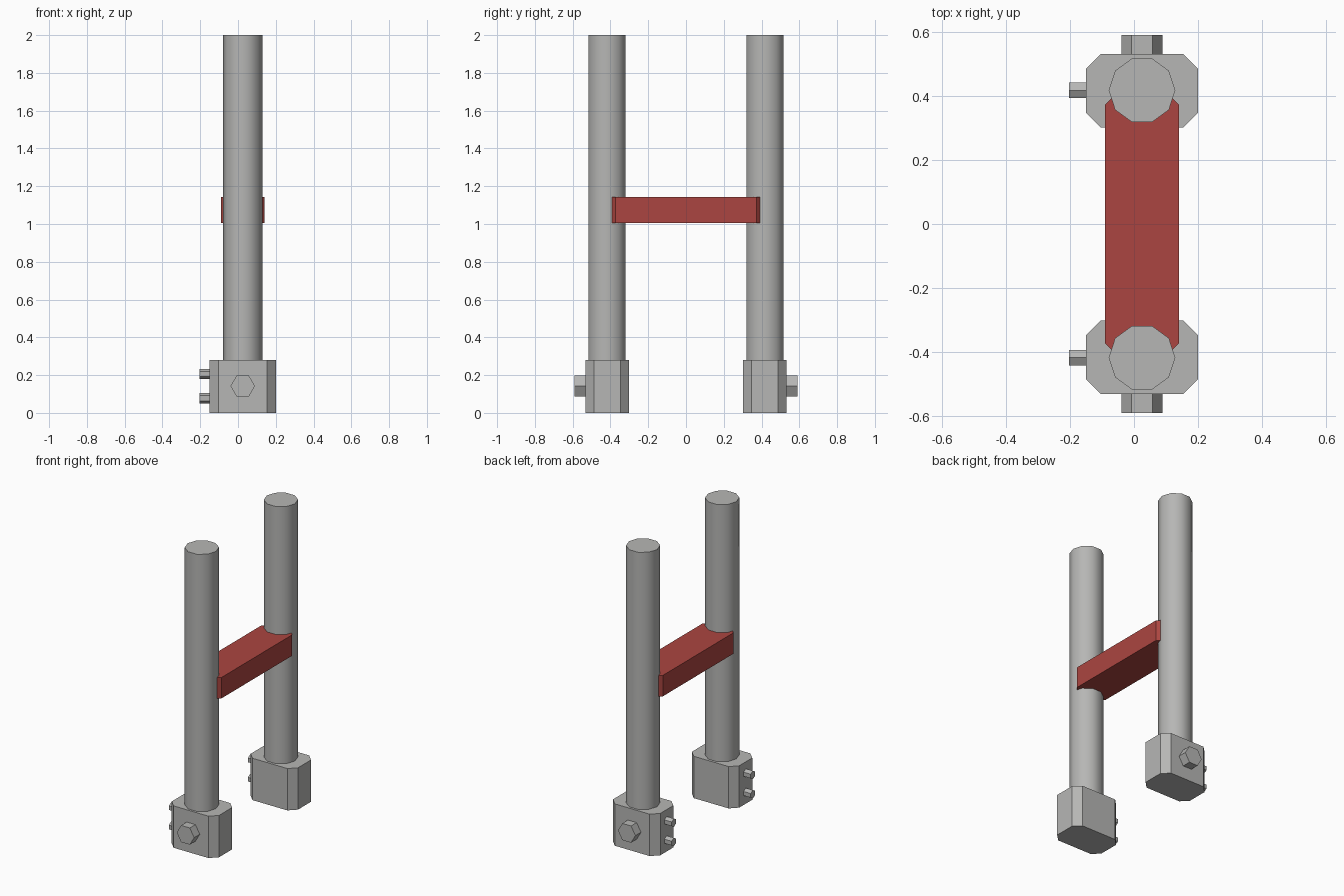
import bpy, bmesh, math
from mathutils import Matrix

if "Cube" in bpy.data.objects:
    bpy.data.objects.remove(bpy.data.objects["Cube"])

CX, PY = 0.025, 0.418   # shared centre line in x, post offset in y


def material(name, rgb):
    m = bpy.data.materials.new(name)
    m.diffuse_color = (*rgb, 1)
    m.use_nodes = True
    m.node_tree.nodes["Principled BSDF"].inputs["Base Color"].default_value = m.diffuse_color
    return m


grey = material("concrete grey", (0.47, 0.47, 0.46))
red = material("painted red", (0.41, 0.06, 0.052))


def add_object(name, bm, mat):
    bmesh.ops.recalc_face_normals(bm, faces=bm.faces)
    me = bpy.data.meshes.new(name)
    bm.to_mesh(me)
    bm.free()
    me.materials.append(mat)
    ob = bpy.data.objects.new(name, me)
    bpy.context.collection.objects.link(ob)
    return ob


def chamfered_block(name, x, y, z, mat, c):
    """Box over the given ranges with its four upright edges chamfered by c."""
    (x0, x1), (y0, y1), (z0, z1) = x, y, z
    outline = [(x0 + c, y0), (x1 - c, y0), (x1, y0 + c), (x1, y1 - c),
               (x1 - c, y1), (x0 + c, y1), (x0, y1 - c), (x0, y0 + c)]
    bm = bmesh.new()
    base = bm.faces.new([bm.verts.new((px, py, z0)) for px, py in outline])
    top = bmesh.ops.extrude_face_region(bm, geom=[base], use_keep_orig=True)["geom"]
    bmesh.ops.translate(bm, vec=(0, 0, z1 - z0),
                        verts=[v for v in top if isinstance(v, bmesh.types.BMVert)])
    return add_object(name, bm, mat)


def prism(name, sides, r, length, centre, rot, mat, first=0):
    """Regular prism along z, with a vertex at angle first, then rotated and placed."""
    bm = bmesh.new()
    ring = [bm.verts.new((r * math.cos(first + i * math.tau / sides),
                          r * math.sin(first + i * math.tau / sides), -length / 2))
            for i in range(sides)]
    base = bm.faces.new(ring)
    top = bmesh.ops.extrude_face_region(bm, geom=[base], use_keep_orig=True)["geom"]
    bmesh.ops.translate(bm, vec=(0, 0, length),
                        verts=[v for v in top if isinstance(v, bmesh.types.BMVert)])
    bmesh.ops.transform(bm, matrix=Matrix.Translation(centre) @ rot, verts=bm.verts)
    return add_object(name, bm, mat)


upright = Matrix.Identity(4)
along_y = Matrix.Rotation(math.pi / 2, 4, 'X')
along_x = Matrix.Rotation(math.pi / 2, 4, 'Y')

for side, s in (("front", -1), ("back", 1)):
    # Foot block
    ys = sorted((s * 0.302, s * 0.532))
    chamfered_block(side + "_foot", (-0.15, 0.20), ys, (0, 0.28), grey, 0.046)

    # Ten-sided post, shaded smooth round its side
    post = prism(side + "_post", 10, 0.104, 1.73, (CX, s * PY, 1.135), upright, grey)
    bpy.ops.object.select_all(action='DESELECT')
    post.select_set(True)
    bpy.context.view_layer.objects.active = post
    bpy.ops.object.shade_smooth_by_angle(angle=math.radians(40))

    # Large hex bolt on the outer face
    prism(side + "_large_bolt", 6, 0.0645, 0.07, (CX, s * 0.556, 0.142), along_y, grey)

    # Two small hex bolts on the left face
    for level, z in (("lower", 0.077), ("upper", 0.206)):
        prism(f"{side}_{level}_small_bolt", 6, 0.0275, 0.063,
              (-0.1715, s * PY, z), along_x, grey)

# Red crossbar between the posts
chamfered_block("crossbar", (-0.09, 0.14), (-0.396, 0.396), (1.004, 1.144), red, 0.023)
